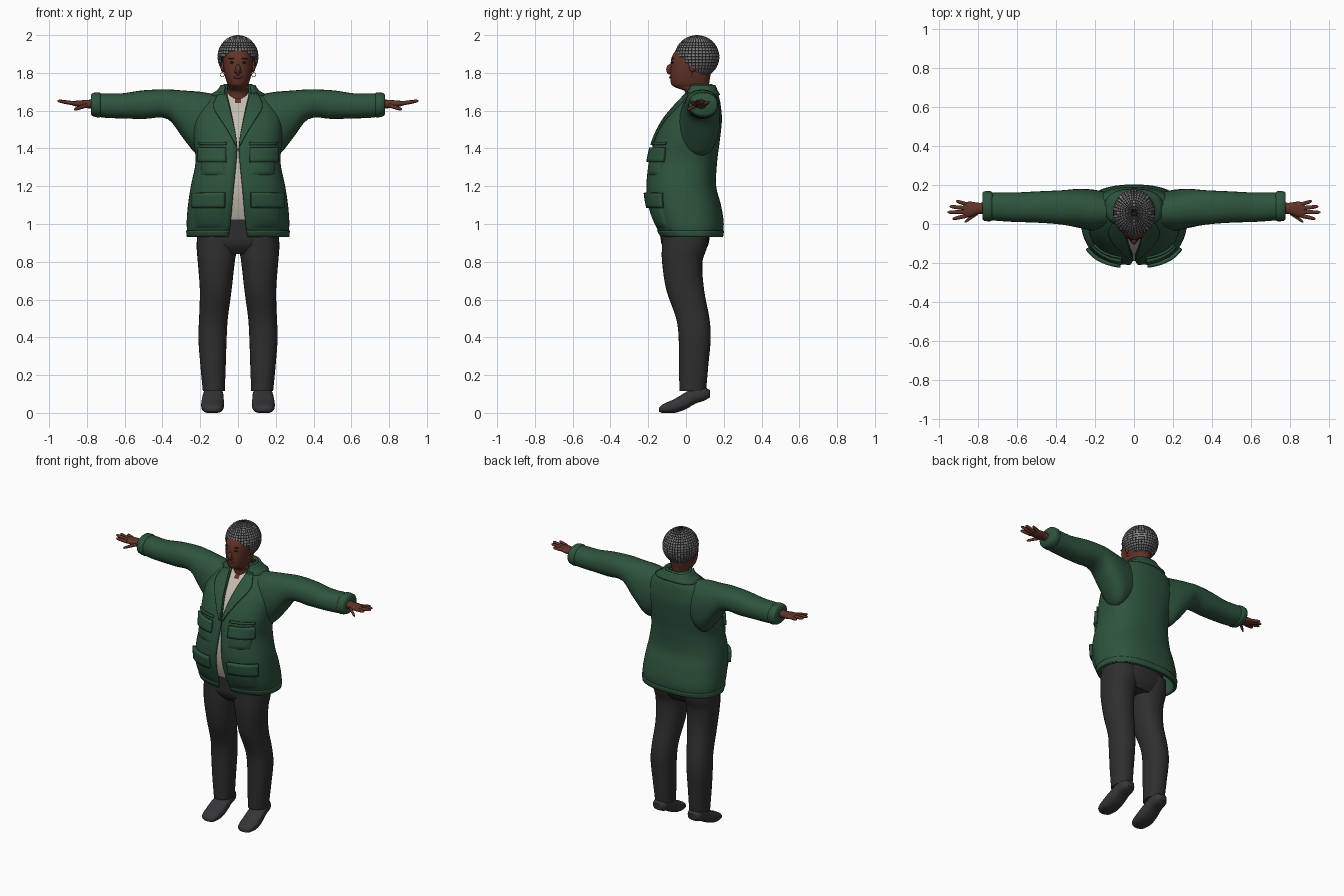
import bpy, bmesh, math
from mathutils import Vector, Matrix

if "Cube" in bpy.data.objects:
    bpy.data.objects.remove(bpy.data.objects["Cube"])


def material(name, r, g, b):
    m = bpy.data.materials.new(name)
    m.use_nodes = True
    m.diffuse_color = (r, g, b, 1)
    bsdf = next(n for n in m.node_tree.nodes if n.type == "BSDF_PRINCIPLED")
    bsdf.inputs["Base Color"].default_value = (r, g, b, 1)
    bsdf.inputs["Roughness"].default_value = 0.8
    return m


GREEN = material("jacket green", .027, .088, .047)
CREAM = material("shirt cream", .55, .51, .44)
CHARCOAL = material("trouser charcoal", .028, .028, .029)
SHOE = material("shoe grey", .036, .036, .039)
SKIN = material("skin brown", .12, .033, .021)
DARK = material("feature dark", .02, .008, .007)
LIP = material("lip brown", .08, .02, .017)
GREY = material("hair grey", .24, .24, .24)
LINE = material("hair shadow", .03, .03, .03)
GOLD = material("earring gold", .6, .35, .08)


def finish(name, bm, mats, mirror=False, thick=0, smooth=True):
    mesh = bpy.data.meshes.new(name)
    bm.to_mesh(mesh)
    bm.free()
    for m in mats:
        mesh.materials.append(m)
    for p in mesh.polygons:
        p.use_smooth = smooth
    if smooth:
        mesh.set_sharp_from_angle(angle=math.radians(50))
    ob = bpy.data.objects.new(name, mesh)
    bpy.context.scene.collection.objects.link(ob)
    if thick:
        mod = ob.modifiers.new("thickness", "SOLIDIFY")
        mod.thickness, mod.offset = thick, -1
    if mirror:
        ob.modifiers.new("mirror", "MIRROR")


def blend(rows, t):
    """Smooth interpolation of table rows sorted by their first value."""
    t = min(max(t, rows[0][0]), rows[-1][0])
    i = max(k for k in range(len(rows) - 1) if rows[k][0] <= t)
    a, b = rows[i], rows[i + 1]
    p, n = rows[max(i - 1, 0)], rows[min(i + 2, len(rows) - 1)]
    h = b[0] - a[0]
    s = (t - a[0]) / h
    out = []
    for k in range(1, len(a)):
        ma = (b[k] - p[k]) / (b[0] - p[0]) * h
        mb = (n[k] - a[k]) / (n[0] - a[0]) * h
        out.append((2*s**3 - 3*s*s + 1) * a[k] + (s**3 - 2*s*s + s) * ma
                   + (3*s*s - 2*s**3) * b[k] + (s**3 - s*s) * mb)
    return out


def root(v, power):
    return math.copysign(abs(v) ** (2 / power), v)


def loft(bm, axis, rows, seg=28, steps=4, power=2.2):
    """Loft of rounded rings; a row is position, centre a, radius a, centre b, radius b."""
    ts = [a[0] + (b[0] - a[0]) * s / steps for a, b in zip(rows, rows[1:]) for s in range(steps)]
    rings = []
    for t in ts + [rows[-1][0]]:
        ca, ra, cb, rb = blend(rows, t)
        ring = []
        for k in range(seg):
            w = math.tau * k / seg
            a, b = ca + ra * root(math.sin(w), power), cb - rb * root(math.cos(w), power)
            ring.append(bm.verts.new({"x": (t, a, b), "y": (a, t, b), "z": (a, b, t)}[axis]))
        rings.append(ring)
    for r, q in zip(rings, rings[1:]):
        for k in range(seg):
            j = (k + 1) % seg
            bm.faces.new((r[k], r[j], q[j], q[k]))
    bm.faces.new(rings[0])
    bm.faces.new(rings[-1])
    bmesh.ops.recalc_face_normals(bm, faces=bm.faces)


def stack(name, axis, rows, mat, mirror=False, **options):
    bm = bmesh.new()
    loft(bm, axis, rows, **options)
    finish(name, bm, [mat], mirror)


def span(rows):
    """Turn (position, half width, front, back) rows into ring rows."""
    return [(z, 0, w, (f + b) / 2, (b - f) / 2) for z, w, f, b in rows]


def blob(name, mat, centre, size, mirror=False):
    bm = bmesh.new()
    bmesh.ops.create_uvsphere(bm, u_segments=16, v_segments=10, radius=1,
                              matrix=Matrix.Translation(centre) @ Matrix.Diagonal((*size, 1)))
    finish(name, bm, [mat], mirror)


# Jacket surface: height, half width, front, back
BODY = span([(.93, .265, -.13, .19), (1, .272, -.165, .2), (1.1, .265, -.198, .185),
             (1.2, .25, -.21, .16), (1.33, .225, -.195, .165), (1.45, .235, -.165, .18),
             (1.55, .235, -.115, .19), (1.62, .21, -.06, .185), (1.67, .165, -.015, .175),
             (1.705, .1, .008, .155), (1.74, .076, .015, .14)])
OPENING = [(.93, .05), (1, .04), (1.2, .022), (1.3, .012), (1.42, .005),
           (1.6, .037), (1.7, .06), (1.74, .062)]
POWER = 2.4


def body_point(u, z, off):
    _, w, cy, d = blend(BODY, z)
    return Vector(((w + off) * root(math.sin(u), POWER), cy - (d + off) * root(math.cos(u), POWER), z))


def angle_at(x, z):
    return math.asin(min(abs(x) / blend(BODY, z)[1], 1) ** (POWER / 2))


def edge(z):
    return blend(OPENING, z)[0]


def sheet(name, z0, z1, left, right, off, mats, nu=10, nz=8, mirror=False, thick=0, puff=False, rule=None):
    """Patch of the jacket surface between two angle functions."""
    bm = bmesh.new()
    grid = []
    for j in range(nz + 1):
        v = j / nz
        z = z0 + (z1 - z0) * v
        a, b = left(z), right(z)
        row = []
        for i in range(nu + 1):
            u = i / nu
            swell = abs(math.sin(math.pi * u) * math.sin(math.pi * v)) ** .4 if puff else 1
            row.append(bm.verts.new(body_point(a + (b - a) * u, z, off * swell)))
        grid.append(row)
    for r, q in zip(grid, grid[1:]):
        for i in range(nu):
            f = bm.faces.new((r[i], r[i + 1], q[i + 1], q[i]))
            if rule:
                f.material_index = rule(f.calc_center_median())
    finish(name, bm, mats, mirror, thick)


def front(x):
    return lambda z: angle_at(x, z)


def opening(z):
    return angle_at(edge(z), z)


# Jacket body, hem, collar and lapels
sheet("jacket_body", .93, 1.74, opening, lambda z: math.tau - opening(z), 0, [GREEN], 64, 60, thick=.014)
sheet("jacket_hem", .932, .965, opening, lambda z: math.tau - opening(z), .006, [GREEN], 64, 3, thick=.008)
sheet("jacket_collar", 1.685, 1.735, lambda z: opening(z) + .05, lambda z: math.tau - opening(z) - .05,
      .014, [GREEN], 40, 4, thick=.016)
LAPEL = [(1.42, .008), (1.52, .045), (1.61, .08), (1.64, .075), (1.7, .03)]
sheet("lapels", 1.42, 1.7, opening, lambda z: angle_at(edge(z) + blend(LAPEL, z)[0], z),
      .014, [GREEN], 8, 18, True, .014)

# Pockets with flaps
for label, x0, x1, z0, z1, drop in (("chest", .065, .195, 1.26, 1.39, .06), ("hip", .07, .225, .98, 1.15, .065)):
    sheet(label + "_pockets", z0, z1, front(x0), front(x1), .014, [GREEN], 12, 12, True, puff=True)
    sheet(label + "_pocket_flaps", z1 - drop, z1 + .015, front(x0 - .005), front(x1 + .005),
          .019, [GREEN], 12, 5, True, .02)
sheet("chest_seams", 1.42, 1.435, front(.06), front(.2), .01, [GREEN], 10, 2, True, .01)

# Shirt with an open neck
sheet("shirt", 1.02, 1.71, lambda z: -1.2, lambda z: 1.2, -.02, [CREAM, SKIN], 40, 60,
      rule=lambda c: int(abs(c.x) < (c.z - 1.62) * .5))

# Sleeves with deep armholes, and cuffs
stack("sleeves", "x", [(.08, .07, .08, 1.56, .12), (.2, .07, .105, 1.53, .17), (.28, .08, .1, 1.573, .133),
                       (.37, .085, .088, 1.633, .079), (.5, .087, .08, 1.632, .076),
                       (.62, .086, .075, 1.625, .066), (.72, .09, .072, 1.628, .064),
                       (.772, .092, .068, 1.632, .053)], GREEN, True)
stack("cuffs", "x", [(.725, .091, .07, 1.629, .06), (.735, .091, .077, 1.63, .067),
                     (.77, .092, .075, 1.632, .061), (.778, .092, .066, 1.632, .052)], GREEN, True, steps=2)

# Hands: palm, fingers and thumb
hand = bmesh.new()
loft(hand, "x", [(.76, .08, .03, 1.635, .025), (.8, .08, .029, 1.635, .022), (.84, .075, .04, 1.636, .018),
                 (.875, .072, .038, 1.639, .012)], seg=16)
digits = [((.86, .042, 1.638), (.93, .026, 1.648)), ((.865, .062, 1.638), (.955, .06, 1.652)),
          ((.865, .081, 1.638), (.945, .09, 1.65)), ((.855, .1, 1.638), (.912, .118, 1.644)),
          ((.8, .058, 1.628), (.868, .01, 1.606))]
for base, tip in digits:
    rows = []
    for s, r in ((0, .0115), (.5, .0105), (.9, .008), (1, .003)):
        x, y, z = Vector(base).lerp(Vector(tip), s)
        rows.append((x, y, r, z, r))
    loft(hand, "x", rows, seg=10, steps=2)
finish("hands", hand, [SKIN], True)

# Trousers and shoes
stack("trouser_seat", "z", span([(.84, .15, -.09, .085), (.89, .21, -.128, .118), (.95, .215, -.135, .125),
                                 (1.06, .2, -.14, .12)]), CHARCOAL)
stack("trouser_legs", "z", [(.115, .128, .058, .036, .07), (.25, .132, .067, .04, .078), (.4, .135, .075, .046, .085),
                            (.5, .13, .076, .036, .088), (.65, .118, .084, -.004, .1), (.8, .115, .098, -.02, .107),
                            (.88, .112, .107, -.008, .12), (.96, .11, .105, -.005, .122)], CHARCOAL, True)
stack("shoes", "y", [(-.142, .135, .025, .017, .011), (-.125, .135, .047, .022, .022), (-.06, .135, .06, .037, .037),
                     (0, .133, .058, .065, .045), (.05, .131, .053, .092, .043), (.1, .13, .046, .1, .034),
                     (.126, .13, .026, .102, .02)], SHOE, True, power=2.6)

# Neck and head
stack("head", "z", span([(1.64, .064, 0, .13), (1.705, .058, -.008, .12), (1.722, .048, -.055, .12),
                         (1.74, .056, -.078, .122), (1.79, .071, -.083, .13), (1.83, .077, -.082, .14),
                         (1.87, .079, -.079, .145), (1.9, .077, -.068, .145), (1.925, .07, -.046, .14),
                         (1.965, .045, .01, .1)]), SKIN, seg=32)
blob("nose", SKIN, (0, -.085, 1.818), (.014, .02, .028))
blob("nostrils", SKIN, (.011, -.083, 1.806), (.01, .012, .009), True)
blob("eyes", DARK, (.031, -.071, 1.855), (.013, .007, .006), True)
blob("eyebrows", DARK, (.032, -.068, 1.876), (.018, .008, .004), True)
blob("lips", LIP, (0, -.079, 1.777), (.026, .01, .009))
blob("ears", SKIN, (.081, .035, 1.835), (.012, .02, .032), True)

# Hoop earrings
bpy.ops.mesh.primitive_torus_add(major_radius=.011, minor_radius=.002, major_segments=16, minor_segments=6,
                                 location=(0, 0, 0))
hoops = bpy.context.object
hoops.name = "earrings"
hoops.data.transform(Matrix.Translation((.083, .03, 1.79)) @ Matrix.Rotation(math.pi / 2, 4, "X"))
hoops.data.materials.append(GOLD)
hoops.modifiers.new("mirror", "MIRROR")

# Hair cap of small raised curls with dark partings
hair = bmesh.new()
bmesh.ops.create_uvsphere(hair, u_segments=38, v_segments=22, radius=1,
                          matrix=Matrix.Translation((0, .058, 1.885)) @ Matrix.Diagonal((.106, .116, .112, 1)))
bare = [f for f in hair.faces
        if f.calc_center_median().z < 1.915 - max(0, f.calc_center_median().y + .05)]
bmesh.ops.delete(hair, geom=bare, context="FACES")
rims = bmesh.ops.inset_individual(hair, faces=hair.faces[:], thickness=.0016, depth=.003)["faces"]
for f in rims:
    f.material_index = 1
finish("hair", hair, [GREY, LINE], thick=.03, smooth=False)
